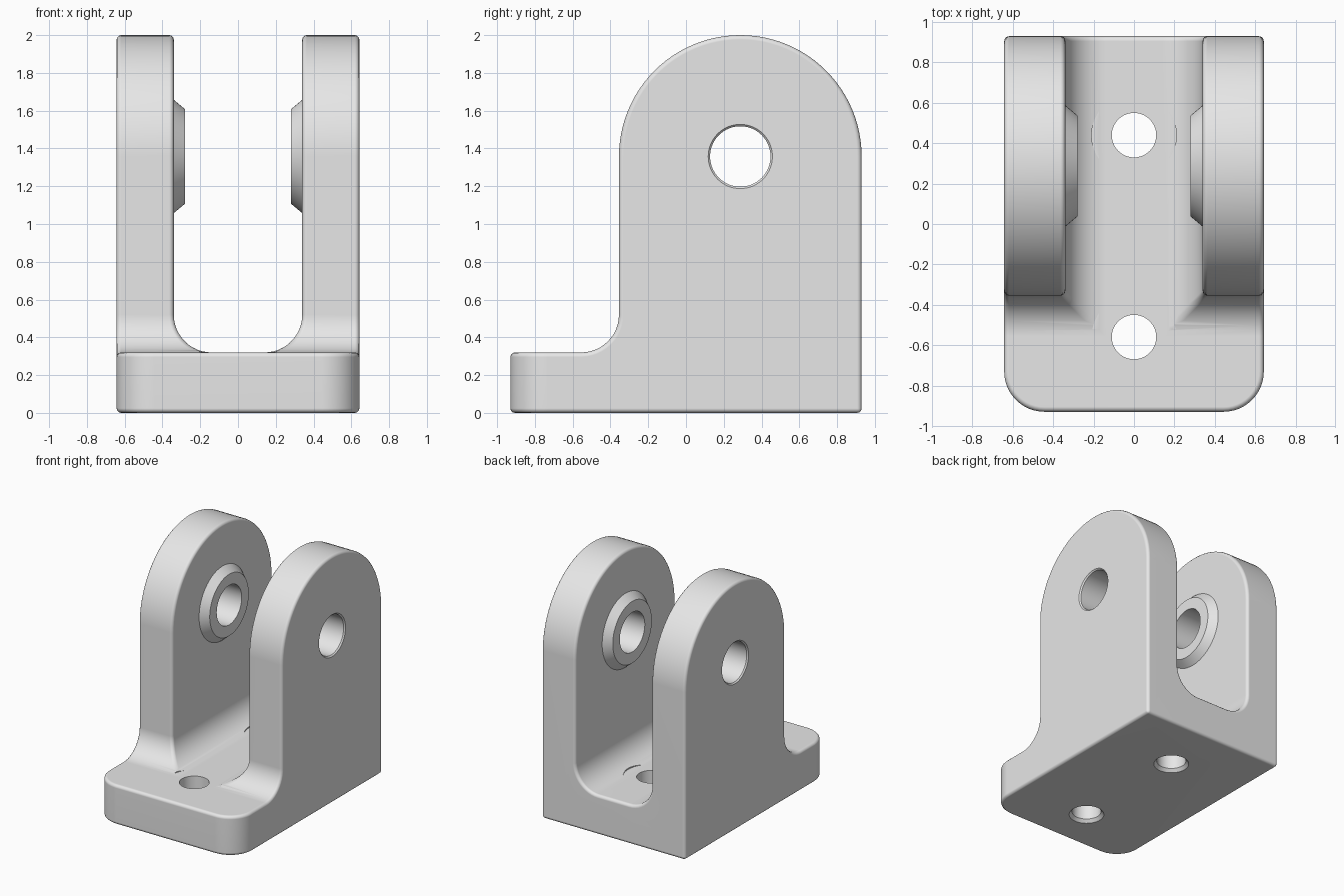
import bpy, bmesh
from math import sin, cos, pi, radians
from mathutils import Vector

cube = bpy.data.objects.get("Cube")
if cube:
    bpy.data.objects.remove(cube, do_unlink=True)

HALF_W, DEPTH = 0.643, 0.93          # half width, half depth
PIN_Y, PIN_R = 0.2875, 0.6425        # pin axis and ear radius
PIN_Z = 2 - PIN_R
FLOOR, FILLET, GAP = 0.32, 0.2, 0.34

steel = bpy.data.materials.new("plain grey")
steel.use_nodes = True
grey = (0.8, 0.8, 0.8, 1)
steel.diffuse_color = grey
steel.node_tree.nodes["Principled BSDF"].inputs["Base Color"].default_value = grey


def arc(cx, cy, r, start, end, steps=12):
    angles = [radians(start + (end - start) * i / steps) for i in range(steps + 1)]
    return [(cx + r * cos(a), cy + r * sin(a)) for a in angles]


def finish(bm, name):
    bmesh.ops.recalc_face_normals(bm, faces=bm.faces)
    mesh = bpy.data.meshes.new(name)
    bm.to_mesh(mesh)
    bm.free()
    mesh.materials.append(steel)
    obj = bpy.data.objects.new(name, mesh)
    bpy.context.collection.objects.link(obj)
    return obj


def prism(name, outline, place, low, high):
    """Extrude a flat outline; place maps (u, v, depth) to x, y, z."""
    bm = bmesh.new()
    face = bm.faces.new([bm.verts.new(place(u, v, low)) for u, v in outline])
    grown = bmesh.ops.extrude_face_region(bm, geom=[face])["geom"]
    shift = Vector(place(0, 0, high)) - Vector(place(0, 0, low))
    bmesh.ops.translate(bm, vec=shift, verts=[g for g in grown if isinstance(g, bmesh.types.BMVert)])
    return finish(bm, name)


def turned(name, profile, place, steps=64):
    """Closed solid of revolution from (radius, along) points."""
    bm = bmesh.new()
    rings = [[bm.verts.new(place(r * cos(2 * pi * i / steps), r * sin(2 * pi * i / steps), h))
              for i in range(steps)] for r, h in profile]
    for a, b in zip(rings, rings[1:]):
        for i in range(steps):
            j = (i + 1) % steps
            bm.faces.new((a[i], a[j], b[j], b[i]))
    bm.faces.new(rings[0])
    bm.faces.new(rings[-1])
    return finish(bm, name)


def apply(obj, kind, **settings):
    mod = obj.modifiers.new(kind.lower(), kind)
    for key, value in settings.items():
        setattr(mod, key, value)
    bpy.context.view_layer.objects.active = obj
    bpy.ops.object.modifier_apply(modifier=mod.name)


def combine(obj, tool, operation):
    apply(obj, "BOOLEAN", object=tool, operation=operation, solver="EXACT")
    bpy.data.objects.remove(tool, do_unlink=True)


def along_x(u, v, d):
    return (d, u, v)


def along_y(u, v, d):
    return (u, d, v)


def along_z(u, v, d):
    return (u, v, d)


# Side silhouette: base, front fillet and round ears
front = PIN_Y - PIN_R
side = [(DEPTH, 0), (-1.2, 0), (-1.2, FLOOR)]
side += arc(front - FILLET, FLOOR + FILLET, FILLET, -90, 0)
side += arc(PIN_Y, PIN_Z, PIN_R, 180, 0, 48)
body = prism("clevis_bracket", side, along_x, -1, 1)

# Plan outline with rounded front corners
corner = 0.2
plan = [(HALF_W, 1.2), (-HALF_W, 1.2)]
plan += arc(corner - HALF_W, corner - DEPTH, corner, 180, 270)
plan += arc(HALF_W - corner, corner - DEPTH, corner, 270, 360)
combine(body, prism("plan", plan, along_z, -1, 3), "INTERSECT")

# Channel between the ears
channel = [(GAP, 3), (-GAP, 3)]
channel += arc(FILLET - GAP, FLOOR + FILLET, FILLET, 180, 270)
channel += arc(GAP - FILLET, FLOOR + FILLET, FILLET, 270, 360)
combine(body, prism("channel", channel, along_y, -2, 2), "DIFFERENCE")

# Tidy the faces, then round all outer edges
bm = bmesh.new()
bm.from_mesh(body.data)
bmesh.ops.remove_doubles(bm, verts=bm.verts, dist=0.0005)
bmesh.ops.dissolve_limit(bm, angle_limit=radians(1), verts=bm.verts, edges=bm.edges)
bm.to_mesh(body.data)
bm.free()
apply(body, "BEVEL", width=0.024, segments=3, limit_method="ANGLE",
      angle_limit=radians(32), use_clamp_overlap=False)

# Tapered bosses on the inner ear faces
for sign in (1, -1):
    boss = turned("boss", [(0.30, 0.45), (0.30, GAP), (0.25, 0.28)],
                  lambda u, v, d: (sign * d, PIN_Y + u, PIN_Z + v))
    combine(body, boss, "UNION")

# Pin bore with a fine chamfer at each outer face
rim, bore = HALF_W + 0.01, 0.16
pin = turned("pin_bore", [(bore + 0.02, -rim), (bore, 0.02 - rim), (bore, rim - 0.02), (bore + 0.02, rim)],
             lambda u, v, d: (d, PIN_Y + u, PIN_Z + v))
combine(body, pin, "DIFFERENCE")

# Mounting holes: chamfered below, clearance for a screw head above
for y in (0.44, -0.56):
    hole = turned("mounting_hole",
                  [(0.15, -0.02), (0.11, 0.025), (0.11, FLOOR + 0.003), (0.21, FLOOR + 0.003), (0.21, 0.6)],
                  lambda u, v, d: (u, y + v, d))
    combine(body, hole, "DIFFERENCE")

# Smooth curves, sharp bores, flat planes
body.data.materials.clear()
body.data.materials.append(steel)
body.data.polygons.foreach_set("material_index", [0] * len(body.data.polygons))
bpy.ops.object.select_all(action="DESELECT")
body.select_set(True)
bpy.context.view_layer.objects.active = body
bpy.ops.object.shade_smooth_by_angle(angle=radians(35))
weighted = body.modifiers.new("even_shading", "WEIGHTED_NORMAL")
weighted.keep_sharp = True
